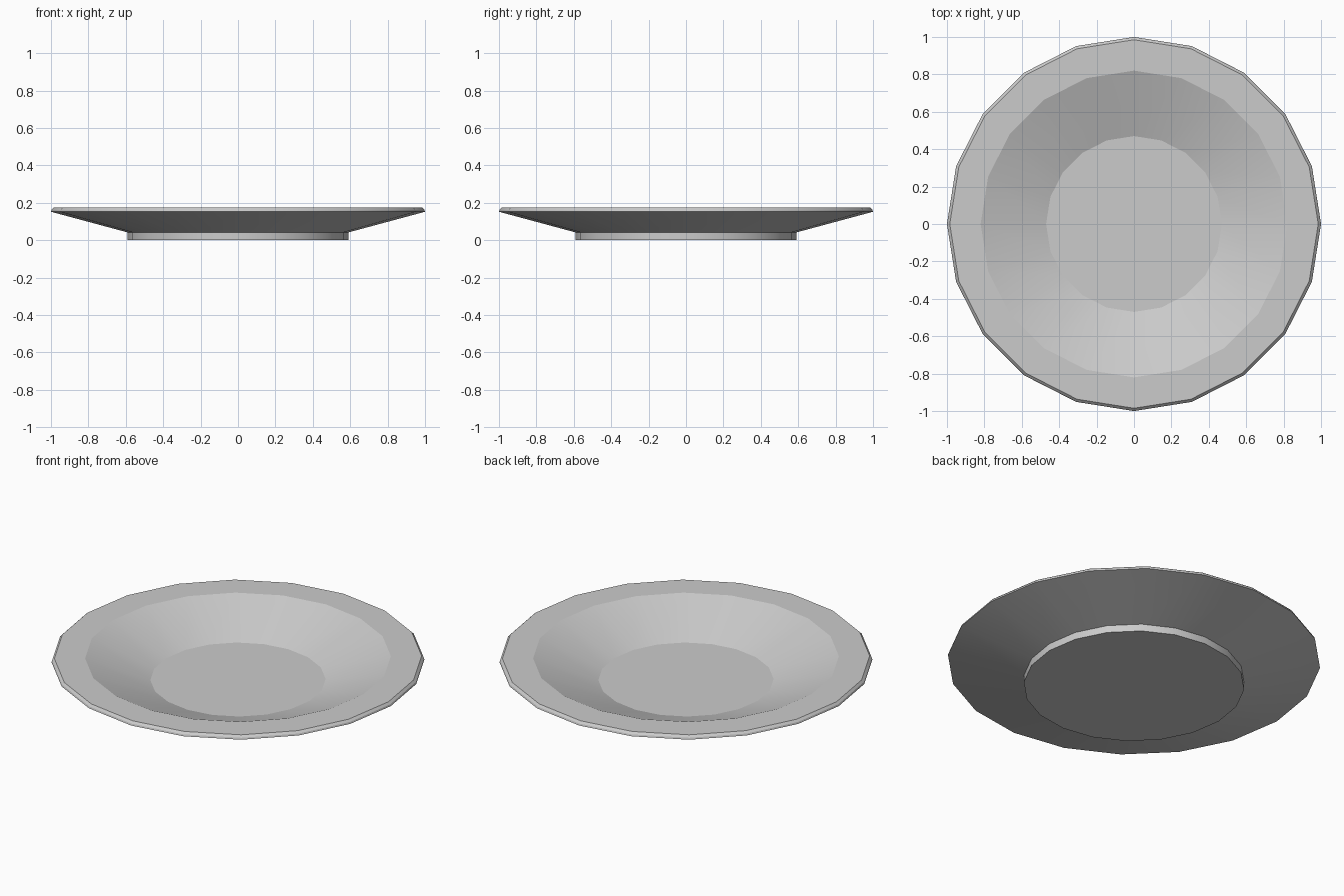
import bpy, bmesh, math

cube = bpy.data.objects.get("Cube")
if cube:
    bpy.data.objects.remove(cube, do_unlink=True)

SIDES = 20

# Ceramic colour
ceramic = bpy.data.materials.new("pale_grey_ceramic")
ceramic.use_nodes = True
colour = (0.6, 0.6, 0.6, 1)
ceramic.diffuse_color = colour
ceramic.node_tree.nodes["Principled BSDF"].inputs["Base Color"].default_value = colour

# Plate section as (radius, height), from the foot base round to the well
profile = [
    (0.592, 0.0),     # foot base
    (0.592, 0.042),   # foot top
    (1.0, 0.152),     # underside edge
    (0.997, 0.162),   # lip
    (0.985, 0.174),   # rim outer edge
    (0.82, 0.174),    # rim inner edge
    (0.47, 0.042),    # well floor
]


def lathe(name, section, material):
    """Turn a section about z and close both ends with flat discs."""
    bm = bmesh.new()
    rings = []
    for r, z in section:
        angles = [2 * math.pi * i / SIDES for i in range(SIDES)]
        rings.append([bm.verts.new((r * math.cos(a), r * math.sin(a), z)) for a in angles])
    for low, high in zip(rings, rings[1:]):
        for i in range(SIDES):
            j = (i + 1) % SIDES
            bm.faces.new((low[i], low[j], high[j], high[i]))
    bm.faces.new(list(reversed(rings[0])))
    bm.faces.new(rings[-1])
    mesh = bpy.data.meshes.new(name)
    bm.to_mesh(mesh)
    bm.free()
    mesh.materials.append(material)
    obj = bpy.data.objects.new(name, mesh)
    bpy.context.collection.objects.link(obj)
    return obj


plate = lathe("plate", profile, ceramic)

# Smooth around the plate, crisp at the rim, well and foot
bpy.ops.object.select_all(action="DESELECT")
plate.select_set(True)
bpy.context.view_layer.objects.active = plate
bpy.ops.object.shade_smooth_by_angle(angle=math.radians(19))
